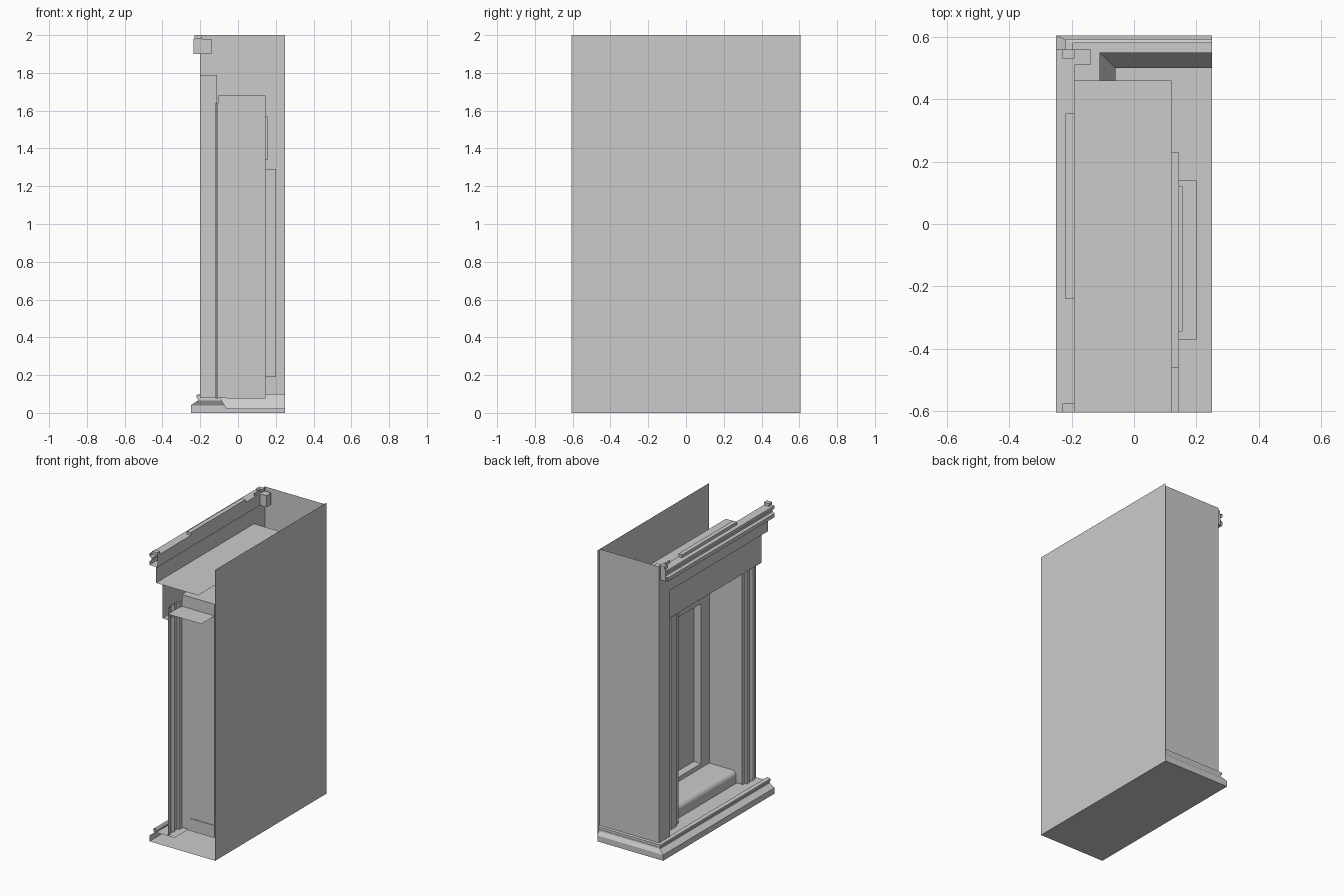
import bpy, bmesh

if "Cube" in bpy.data.objects:
    bpy.data.objects.remove(bpy.data.objects["Cube"])

Y0, Y1 = -0.605, 0.605          # open end and outer side
SIDE = 0.58                     # side panel plane
NY0, NY1 = -0.46, 0.23          # alcove sides


def make(name, verts, faces):
    me = bpy.data.meshes.new(name)
    me.from_pydata(verts, [], faces)
    bm = bmesh.new()
    bm.from_mesh(me)
    bmesh.ops.recalc_face_normals(bm, faces=bm.faces)
    bm.to_mesh(me)
    bm.free()
    ob = bpy.data.objects.new(name, me)
    bpy.context.collection.objects.link(ob)
    return ob


def box(name, x, y, z):
    """Box from three ranges; a single number instead of a range gives a flat sheet."""
    dims = [d if isinstance(d, tuple) else (d,) for d in (x, y, z)]
    if min(len(d) for d in dims) == 1:
        v = [(a, b, c) for a in dims[0] for b in dims[1] for c in dims[2]]
        return make(name, v, [(0, 1, 3, 2)])
    v = [(a, b, c) for a in x for b in y for c in z]
    return make(name, v, [(0, 1, 3, 2), (4, 5, 7, 6), (0, 1, 5, 4),
                          (2, 3, 7, 6), (0, 2, 6, 4), (1, 3, 7, 5)])


def loft(name, rows, closed=False):
    """Join rows of points with quads."""
    n = len(rows[0])
    verts = [p for r in rows for p in r]
    last = n if closed else n - 1
    faces = [(i * n + j, i * n + (j + 1) % n, (i + 1) * n + (j + 1) % n, (i + 1) * n + j)
             for i in range(len(rows) - 1) for j in range(last)]
    return make(name, verts, faces)


def strip(name, profile, y0, y1, closed=False):
    """Straight moulding: x,z profile run along y."""
    return loft(name, [[(x, y, z) for x, z in profile] for y in (y0, y1)], closed)


def holed_wall(name, x, ys, zs, holes):
    """Sheet facing x divided on a grid, leaving out cells inside the holes."""
    gy = sorted(set(ys) | {v for h in holes for v in h[0]})
    gz = sorted(set(zs) | {v for h in holes for v in h[1]})
    bm = bmesh.new()
    for a, b in zip(gy, gy[1:]):
        for c, d in zip(gz, gz[1:]):
            m, k = (a + b) / 2, (c + d) / 2
            if any(h[0][0] < m < h[0][1] and h[1][0] < k < h[1][1] for h in holes):
                continue
            bm.faces.new([bm.verts.new((x, p, q)) for p, q in ((a, c), (a, d), (b, d), (b, c))])
    bmesh.ops.remove_doubles(bm, verts=bm.verts, dist=1e-5)
    bmesh.ops.dissolve_limit(bm, angle_limit=0.01, verts=bm.verts, edges=bm.edges)
    me = bpy.data.meshes.new(name)
    bm.to_mesh(me)
    bm.free()
    bpy.context.collection.objects.link(bpy.data.objects.new(name, me))


def recess(name, xs, ys, zs):
    """Shallow tray set into a wall: back and four edges."""
    box(name + "_back", xs[1], ys, zs)
    for i in (0, 1):
        box(f"{name}_side_{i}", xs, ys[i], zs)
        box(f"{name}_end_{i}", xs, ys, zs[i])


# outer shell, open at the top and at one end
box("back_panel", 0.25, (Y0, Y1), (0, 2))
box("side_panel", (-0.2, 0.25), SIDE, (0.1, 2))
box("floor_panel", (-0.25, 0.25), (Y0, Y1), 0)
box("corner_stile", -0.2, (0.46, SIDE), (0.08, 2))
box("corner_stile_return", (-0.2, -0.11), 0.46, (0.08, 1.79))

# base moulding, mitred round the corner
base = [(0.055, 0), (0.055, 0.04), (0.018, 0.065), (0.018, 0.075),
        (0.025, 0.08), (0.025, 0.095), (0, 0.1)]
paths = [[(-0.195 - d, Y0, z) for d, z in base],
         [(-0.195 - d, SIDE + d * 0.45, z) for d, z in base],
         [(0.25, SIDE + d * 0.45, z) for d, z in base]]
loft("base_moulding", paths)
box("sill", (-0.2, -0.06), (Y0, 0.46), 0.075)

# sloping skirting inside the shell
loft("inner_skirting", [[(-0.11, 0.46, 0.1), (-0.06, 0.46, 0.02)],
                        [(-0.11, 0.55, 0.1), (-0.06, 0.5, 0.02)],
                        [(0.25, 0.55, 0.1), (0.25, 0.5, 0.02)]])

# frieze, soffit, header and flat top over the alcove
strip("frieze_header", [(-0.2, 1.9), (-0.2, 1.79), (-0.15, 1.79), (-0.15, 1.56), (-0.11, 1.56)],
      Y0, 0.46)
box("top_plate", (-0.19, 0.12), (Y0, 0.46), 1.79)

# cornice channel with end block and cap rail
cornice = [(-0.2, 1.9), (-0.25, 1.9), (-0.25, 1.925), (-0.235, 1.935), (-0.235, 1.95),
           (-0.25, 1.96), (-0.25, 1.98), (-0.19, 1.98), (-0.19, 1.9)]
strip("cornice", cornice, Y0, 0.56, True)
box("cornice_end_block", (-0.235, -0.14), (0.51, 0.56), (1.9, 1.98))
box("cap_rail", (-0.22, -0.19), (-0.24, 0.355), (1.98, 2.0))
for i, y in enumerate((Y0, 0.53)):
    box(f"cap_lug_{i}", (-0.23, -0.19), (y, y + 0.03), (1.98, 2.0))

# stepped door jambs on both sides of the alcove
for name, a, b in (("near_jamb", NY0, Y0), ("far_jamb", NY1, 0.46)):
    w = b - a
    steps = [(-0.105, 0), (-0.105, 0.2), (-0.12, 0.2), (-0.12, 0.45), (-0.11, 0.5),
             (-0.12, 0.6), (-0.12, 0.8), (-0.11, 0.8), (-0.11, 1)]
    loft(name, [[(x, a + w * t, z) for x, t in steps] for z in (0.075, 1.64)])

# alcove
panels = [((-0.37, 0.14), (0.19, 1.29)), ((-0.345, 0.12), (1.34, 1.57))]
holed_wall("alcove_back", 0.145, (NY0, NY1), (0.08, 1.68), panels)
recess("tall_recess", (0.145, 0.2), *panels[0])
recess("upper_recess", (0.145, 0.155), *panels[1])
for i, y in enumerate((NY0, NY1)):
    box(f"alcove_side_{i}", (-0.105, 0.145), y, (0.08, 1.68))
box("alcove_ceiling", (-0.105, 0.145), (NY0, NY1), 1.68)
box("outer_lintel", (-0.11, 0.145), (Y0, NY0), 1.6)

# rounded step inside the alcove
step = box("rounded_step", (-0.06, 0.145), (NY0 - 0.004, NY1), (0.075, 0.16))
bm = bmesh.new()
bm.from_mesh(step.data)
edge = [e for e in bm.edges if all(v.co.x < 0 and v.co.z > 0.1 for v in e.verts)]
bmesh.ops.bevel(bm, geom=edge, offset=0.035, segments=5, profile=0.5, affect='EDGES')
bm.to_mesh(step.data)
bm.free()
